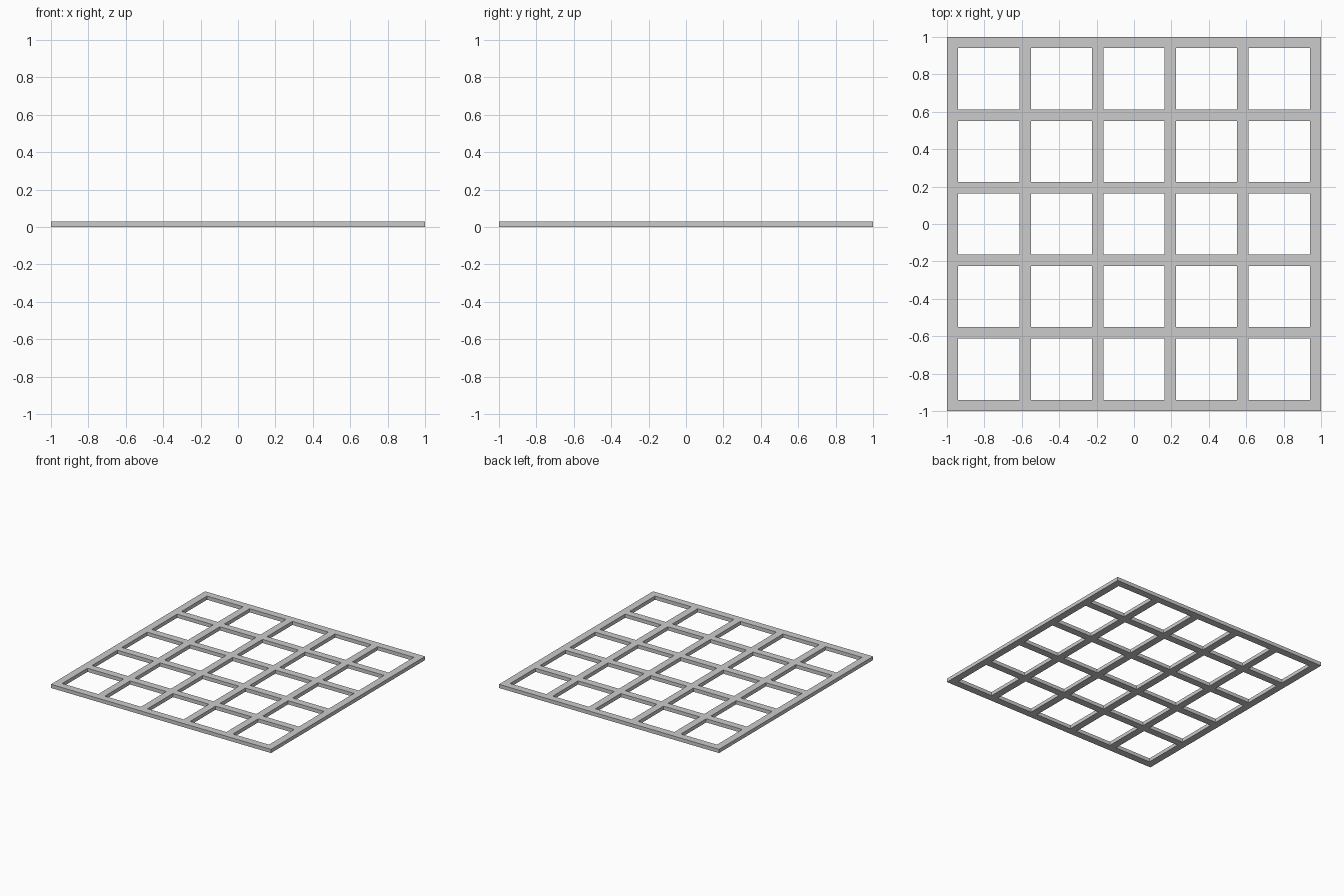
import bpy, bmesh

if "Cube" in bpy.data.objects:
    bpy.data.objects.remove(bpy.data.objects["Cube"])

SIZE, BAR, HEIGHT, CELLS = 2.0, 0.06, 0.03, 5
pitch = (SIZE - BAR) / CELLS

# Bar edge positions, shared by x and y
edges = []
for i in range(CELLS + 1):
    start = -SIZE / 2 + i * pitch
    edges += [start, start + BAR]

# Flat lattice: keep every patch that lies on a bar, leave the square openings
bm = bmesh.new()
verts = [[bm.verts.new((x, y, 0)) for y in edges] for x in edges]
for i in range(len(edges) - 1):
    for j in range(len(edges) - 1):
        if i % 2 == 0 or j % 2 == 0:
            bm.faces.new((verts[i][j], verts[i + 1][j],
                          verts[i + 1][j + 1], verts[i][j + 1]))

# Thicken the lattice upward into a closed solid
base = bm.faces[:]
result = bmesh.ops.extrude_face_region(bm, geom=base, use_keep_orig=True)
top = [g for g in result["geom"] if isinstance(g, bmesh.types.BMVert)]
bmesh.ops.translate(bm, verts=top, vec=(0, 0, HEIGHT))
bmesh.ops.recalc_face_normals(bm, faces=bm.faces[:])

mesh = bpy.data.meshes.new("grid_panel")
bm.to_mesh(mesh)
bm.free()
panel = bpy.data.objects.new("grid_panel", mesh)
bpy.context.collection.objects.link(panel)
